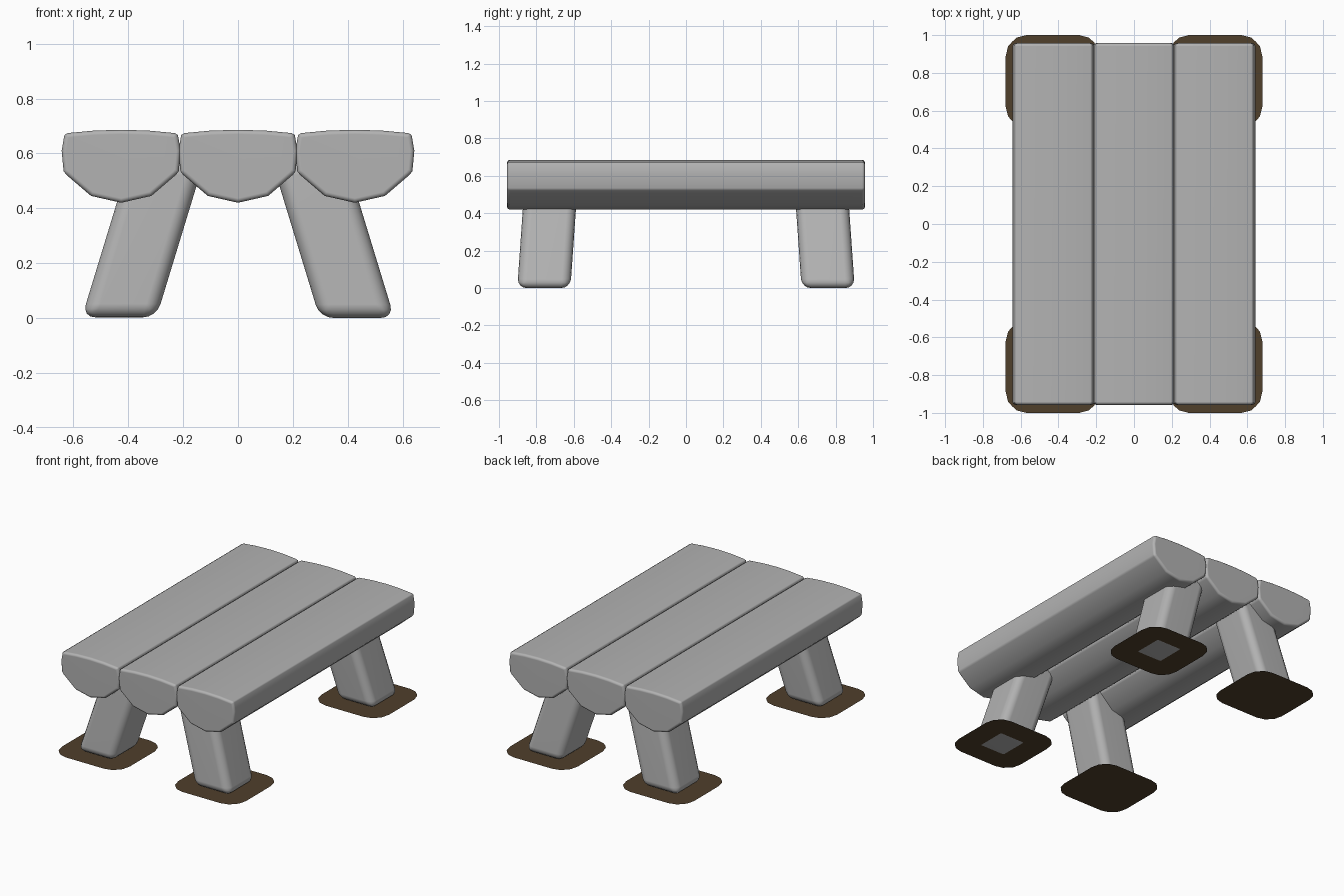
import bpy, bmesh, math

default = bpy.data.objects.get("Cube")
if default:
    bpy.data.objects.remove(default, do_unlink=True)


def make_material(name, rgb):
    mat = bpy.data.materials.new(name)
    mat.use_nodes = True
    color = (*rgb, 1.0)
    mat.diffuse_color = color
    mat.node_tree.nodes["Principled BSDF"].inputs["Base Color"].default_value = color
    return mat


stone = make_material("grey stone", (0.45, 0.45, 0.45))
soil = make_material("brown soil", (0.08, 0.05, 0.024))


def add_object(name, bm, mat):
    bmesh.ops.recalc_face_normals(bm, faces=bm.faces)
    mesh = bpy.data.meshes.new(name)
    bm.to_mesh(mesh)
    bm.free()
    mesh.materials.append(mat)
    obj = bpy.data.objects.new(name, mesh)
    bpy.context.collection.objects.link(obj)
    return obj


def soften(obj, width, segments, limit):
    """Round the sharp edges and shade smoothly."""
    bpy.ops.object.select_all(action="DESELECT")
    obj.select_set(True)
    bpy.context.view_layer.objects.active = obj
    bevel = obj.modifiers.new("rounded edges", "BEVEL")
    bevel.width = width
    bevel.segments = segments
    bevel.limit_method = "ANGLE"
    bevel.angle_limit = math.radians(limit)
    bpy.ops.object.modifier_apply(modifier=bevel.name)
    bpy.ops.object.shade_smooth_by_angle(angle=math.radians(50))
    obj.modifiers.new("even shading", "WEIGHTED_NORMAL")


# Half-log planks: mirrored cross-section swept along y
half = [(0.1, 0.683), (0.195, 0.674), (0.207, 0.667), (0.217, 0.61),
        (0.21, 0.535), (0.2, 0.522), (0.11, 0.445)]
section = [(0, 0.686)] + half + [(0, 0.42)] + [(-x, z) for x, z in reversed(half)]


def make_plank(name, cx):
    bm = bmesh.new()
    front = bm.faces.new([bm.verts.new((cx + x, -0.957, z)) for x, z in section])
    swept = bmesh.ops.extrude_face_region(bm, geom=[front], use_keep_orig=True)
    moved = [v for v in swept["geom"] if isinstance(v, bmesh.types.BMVert)]
    bmesh.ops.translate(bm, verts=moved, vec=(0, 1.914, 0))
    soften(add_object(name, bm, stone), 0.016, 3, 60)


for name, cx in (("right_plank", -0.426), ("middle_plank", 0), ("left_plank", 0.426)):
    make_plank(name, cx)


# Leaning legs: sheared boxes with rounded edges
def make_leg(name, sx, sy):
    bm = bmesh.new()
    bmesh.ops.create_cube(bm, size=1)
    base = 0.0 if sx > 0 else 0.002
    for v in bm.verts:
        z = base if v.co.z < 0 else 0.57
        v.co = (sx * (0.434 - 0.305 * z) + 0.272 * v.co.x,
                sy * (0.76 - 0.07 * z) + 0.284 * v.co.y, z)
    soften(add_object(name, bm, stone), 0.05, 4, 30)


# Soil patches: flat rounded squares under the legs
corner = [(0.25, 0.13), (0.237, 0.185), (0.215, 0.21), (0.19, 0.232), (0.14, 0.245)]


def make_patch(name, sx, sy):
    bm = bmesh.new()
    ring = []
    for mx, my in ((1, 1), (-1, 1), (-1, -1), (1, -1)):
        points = corner if mx * my > 0 else corner[::-1]
        ring += [(mx * x, my * y) for x, y in points]
    face = bm.faces.new([bm.verts.new((sx * 0.43 + x, sy * 0.755 + y, 0.001)) for x, y in ring])
    obj = add_object(name, bm, soil)
    if obj.data.polygons[0].normal.z < 0:
        obj.data.flip_normals()


for end, sy in (("front", -1), ("back", 1)):
    for side, sx in (("right", -1), ("left", 1)):
        make_leg(f"{end}_{side}_leg", sx, sy)
        make_patch(f"{end}_{side}_soil", sx, sy)
